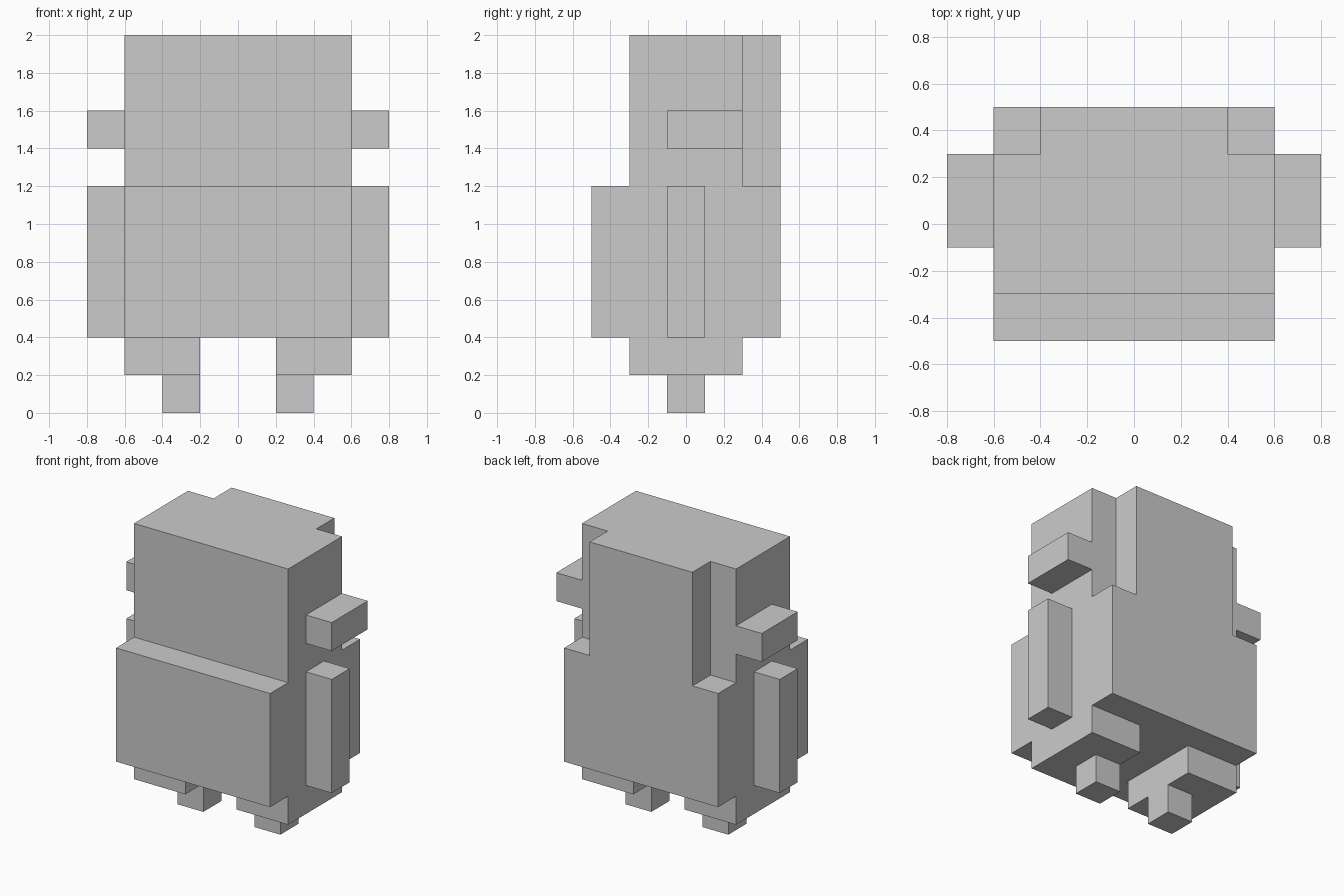
import bpy
import bmesh

# Remove the default cube
if "Cube" in bpy.data.objects:
    bpy.data.objects.remove(bpy.data.objects["Cube"], do_unlink=True)

# Single plain grey
GREY = (0.6, 0.6, 0.6, 1.0)
grey = bpy.data.materials.new("plain_grey")
grey.use_nodes = True
grey.diffuse_color = GREY
grey.node_tree.nodes["Principled BSDF"].inputs["Base Color"].default_value = GREY


def prism(name, outline, z0, z1):
    """Extrude a counter-clockwise plan outline from z0 to z1."""
    bm = bmesh.new()
    base = bm.faces.new([bm.verts.new((x, y, z0)) for x, y in outline])
    top = bmesh.ops.extrude_face_region(bm, geom=[base], use_keep_orig=True)["geom"]
    verts = [v for v in top if isinstance(v, bmesh.types.BMVert)]
    bmesh.ops.translate(bm, verts=verts, vec=(0, 0, z1 - z0))
    bmesh.ops.recalc_face_normals(bm, faces=bm.faces)
    mesh = bpy.data.meshes.new(name)
    bm.to_mesh(mesh)
    bm.free()
    mesh.materials.append(grey)
    obj = bpy.data.objects.new(name, mesh)
    bpy.context.collection.objects.link(obj)
    return obj


def box(name, x, y, z):
    outline = [(x[0], y[0]), (x[1], y[0]), (x[1], y[1]), (x[0], y[1])]
    return prism(name, outline, *z)


def pair(name, x, y, z):
    """Build a box on the left (+x) and its mirror on the right."""
    box("left_" + name, x, y, z)
    box("right_" + name, (-x[1], -x[0]), y, z)


# Torso
box("torso", (-0.6, 0.6), (-0.5, 0.5), (0.4, 1.2))

# Head with a narrower block at the back
half = [(0.6, -0.3), (0.6, 0.3), (0.4, 0.3), (0.4, 0.5)]
prism("head", half + [(-x, y) for x, y in reversed(half)], 1.2, 2.0)

# Ears, arms, thighs and feet
pair("ear", (0.6, 0.8), (-0.1, 0.3), (1.4, 1.6))
pair("arm", (0.6, 0.8), (-0.1, 0.1), (0.4, 1.2))
pair("thigh", (0.2, 0.6), (-0.3, 0.3), (0.2, 0.4))
pair("foot", (0.2, 0.4), (-0.1, 0.1), (0.0, 0.2))
